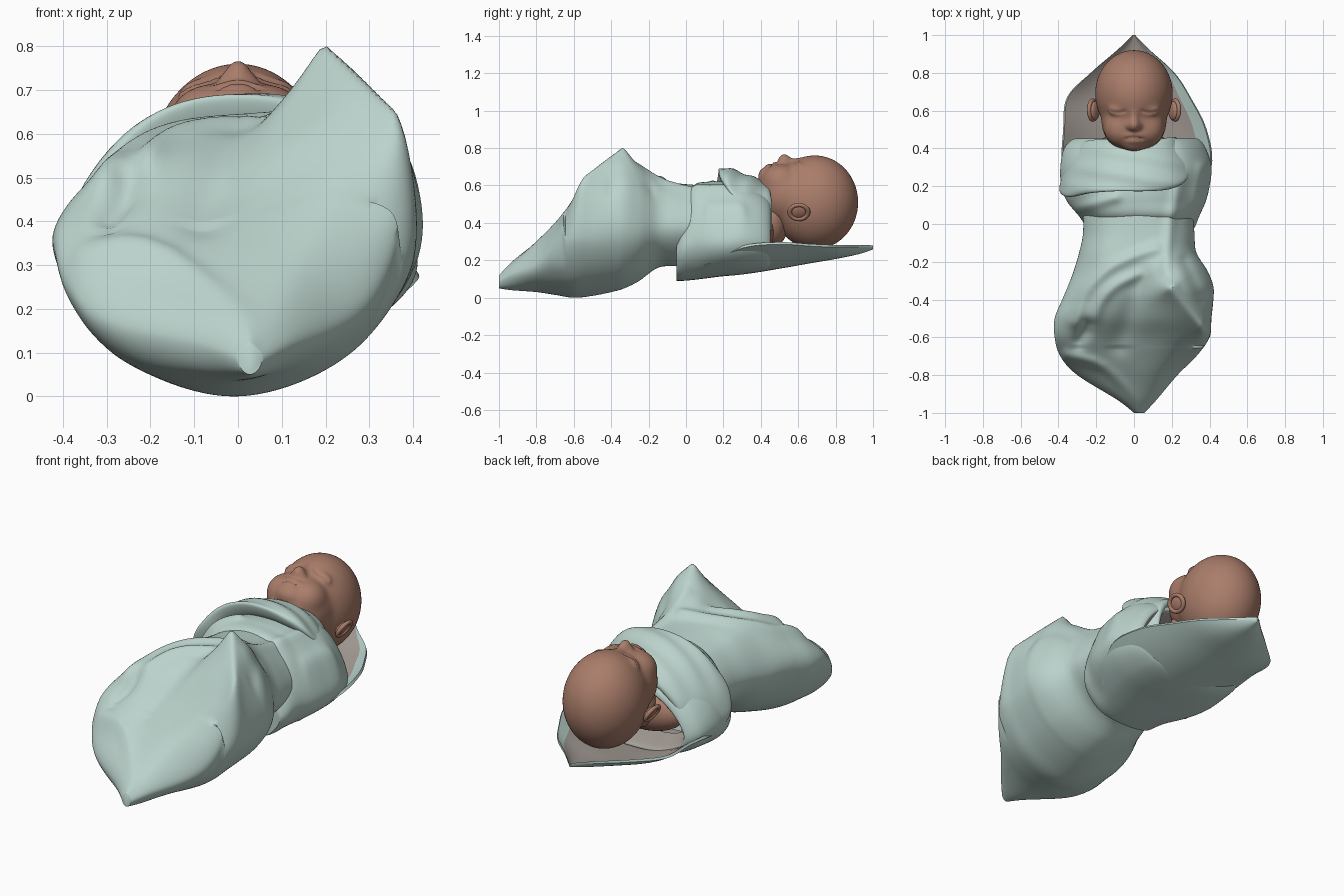
import bpy, bmesh, math
from mathutils import Vector, Matrix

if "Cube" in bpy.data.objects:
    bpy.data.objects.remove(bpy.data.objects["Cube"])


def material(name, rgb):
    m = bpy.data.materials.new(name)
    m.diffuse_color = (*rgb, 1)
    m.use_nodes = True
    m.node_tree.nodes["Principled BSDF"].inputs["Base Color"].default_value = m.diffuse_color
    return m


CLOTH = material("pale teal cloth", (0.50, 0.65, 0.605))
LINING = material("warm grey lining", (0.40, 0.355, 0.325))
SKIN = material("brown skin", (0.40, 0.205, 0.145))


def spline(pts, steps, closed=False):
    """Catmull-Rom through rows of any length."""
    n, out = len(pts), []
    for i in range(n if closed else n - 1):
        if closed:
            a, b, c, d = (pts[(i + k) % n] for k in (-1, 0, 1, 2))
        else:
            a, b, c, d = (pts[min(max(i + k, 0), n - 1)] for k in (-1, 0, 1, 2))
        for s in range(steps):
            t = s / steps
            out.append([0.5 * (2 * q + (r - p) * t + (2 * p - 5 * q + 4 * r - w) * t * t
                               + (3 * q - p - 3 * r + w) * t ** 3)
                        for p, q, r, w in zip(a, b, c, d)])
    if not closed:
        out.append(list(pts[-1]))
    return out


def finish(ob, mats, angle=50):
    for m in mats:
        ob.data.materials.append(m)
    bpy.ops.object.select_all(action='DESELECT')
    bpy.context.view_layer.objects.active = ob
    ob.select_set(True)
    bpy.ops.object.shade_smooth_by_angle(angle=math.radians(angle))
    return ob


def from_bmesh(name, bm, mats, angle=50):
    me = bpy.data.meshes.new(name)
    bm.to_mesh(me)
    bm.free()
    ob = bpy.data.objects.new(name, me)
    bpy.context.collection.objects.link(ob)
    return finish(ob, mats, angle)


def loft(name, rings, cap_end=True, lining=None, shape=None, angle=50):
    """Skin closed rings; lining(normal, centre, column) picks the inner colour."""
    bm = bmesh.new()
    vs = [[bm.verts.new(p) for p in r] for r in rings]
    n = len(vs[0])
    column = {}
    for a, b in zip(vs, vs[1:]):
        for i in range(n):
            column[bm.faces.new((a[i], a[(i + 1) % n], b[(i + 1) % n], b[i]))] = i
    bm.faces.new(vs[0])
    if cap_end:
        bm.faces.new(vs[-1])
    bmesh.ops.recalc_face_normals(bm, faces=bm.faces)
    if shape:
        for v in bm.verts:
            shape(v.co)
    bm.normal_update()
    if lining:
        for f in bm.faces:
            f.material_index = int(lining(f.normal, f.calc_center_median(), column.get(f, 0)))
    return from_bmesh(name, bm, [CLOTH, LINING], angle)


def body_ring(row, rise, flare):
    # row: y, left, right, side height, bottom, top left, top middle, top right
    y, xl, xr, zs, zb, zl, zm, zr = row
    m, h = (xl + xr) / 2, (xr - xl) / 2
    low = zb + rise * (zs - zb)
    ctrl = [(m, zb), (m - flare * h, low), (xl, zs), (m - .66 * h, zl),
            (m, zm), (m + .66 * h, zr), (xr, zs), (m + flare * h, low)]
    return [(p[0], y, p[1]) for p in spline(ctrl, 16, True)]


def seg_dist(x, y, x0, y0, x1, y1):
    dx, dy = x1 - x0, y1 - y0
    t = min(1, max(0, ((x - x0) * dx + (y - y0) * dy) / (dx * dx + dy * dy)))
    return math.hypot(x - x0 - t * dx, y - y0 - t * dy), t


# Cloth folds on the upper side: (x, y) path, height, width
FOLDS = [([(.12, -.13), (0, -.17), (-.14, -.24), (-.26, -.36), (-.31, -.52)], .022, .032),
         ([(.02, -.27), (-.1, -.33), (-.18, -.42), (-.22, -.54)], .022, .03),
         ([(-.24, -.54), (-.29, -.62)], -.045, .035), ([(-.36, -.70), (-.16, -.76), (.03, -.97)], .025, .03),
         ([(.20, .10), (.17, -.24)], .02, .03), ([(.04, -.30), (-.08, -.64)], -.025, .06),
         ([(.27, -.20), (.36, -.40)], -.03, .035)]
FOLDS = [(spline(path, 4), amp, w) for path, amp, w in FOLDS]


def fold_legs(co):
    base = .15 if co.y < -.65 else .3
    up = min(1, max(0, (co.z - base) / 0.2))
    up = up * up * (3 - 2 * up)
    x, y = co.x, co.y
    for path, amp, w in FOLDS:
        d = min(seg_dist(x, y, *a, *b)[0] for a, b in zip(path, path[1:]))
        co.z += up * amp * math.exp(-(d / w) ** 2)
    # raised knee ridge
    d, t = seg_dist(x, y, .20, -.34, .375, -.56)
    gap = .80 - .165 * t - co.z
    lift = (gap + math.sqrt(gap * gap + .0004)) / 2
    co.z += up * lift * math.exp(-(math.sqrt(d * d + .0004) - .02) / .06)


# Leg wrap
LEGS = [(-1.0, .0, .055, .085, .05, .105, .12, .105), (-.93, -.09, .12, .12, .04, .17, .19, .17),
        (-.8, -.30, .23, .17, .03, .25, .29, .29), (-.7, -.39, .33, .25, .015, .35, .37, .39),
        (-.6, -.42, .40, .34, .0, .44, .45, .50), (-.5, -.42, .41, .36, .01, .52, .54, .60),
        (-.4, -.38, .42, .38, .03, .56, .60, .66), (-.33, -.35, .42, .38, .05, .58, .62, .68),
        (-.25, -.32, .39, .37, .09, .58, .63, .65), (-.15, -.29, .33, .38, .16, .57, .62, .60),
        (-.05, -.27, .32, .38, .17, .55, .61, .57), (.08, -.27, .31, .38, .18, .53, .60, .55)]
loft("leg_wrap", [body_ring(r, .3, .66) for r in spline(LEGS, 9)], shape=fold_legs)

# Torso wrap, turned inward at the neck opening
TORSO = [(-.05, -.23, .29, .24, .09, .32, .34, .32), (-.02, -.25, .32, .27, .09, .44, .50, .46),
         (.04, -.29, .345, .30, .095, .53, .60, .55), (.12, -.355, .38, .30, .105, .54, .62, .555),
         (.2, -.385, .40, .30, .115, .54, .62, .56), (.3, -.39, .41, .31, .125, .53, .61, .56),
         (.4, -.37, .38, .30, .14, .49, .57, .53), (.45, -.32, .34, .29, .16, .45, .53, .49),
         (.43, -.29, .31, .29, .18, .42, .50, .46), (.3, -.24, .26, .29, .2, .38, .46, .42)]


def fold_torso(co):
    if co.z > .3:
        for f in ((-.33, .07, -.1, .14), (.2, .03, .24, .24), (.33, .12, .36, .3)):
            co.z += .02 * math.exp(-(seg_dist(co.x, co.y, *f)[0] / .03) ** 2)


loft("torso_wrap", [body_ring(r, .2, .66) for r in spline(TORSO, 8)], cap_end=False, shape=fold_torso,
     lining=lambda n, c, i: c.y > .3 and n.x * c.x + n.z * (c.z - .32) < -.01)

# Folded collar across the chest: x, z, lower edge y, upper edge y
COLLAR = [(-.375, .27, .22, .40), (-.395, .36, .17, .42), (-.35, .49, .15, .44),
          (-.24, .61, .17, .45), (-.1, .68, .18, .45), (.06, .695, .18, .45),
          (.19, .66, .19, .45), (.275, .58, .23, .46), (.32, .47, .32, .46), (.33, .38, .38, .46)]


def collar_ring(row):
    x, z, y0, y1 = row
    n = Vector((x, 0, z - .32)).normalized()
    m = (y0 + y1) / 2
    ctrl = [(y0 + .03, -.08), (y0 - .005, -.025), (y0 + .012, 0), (m - .02, -.025),
            (y1 - .03, -.08), (y1, -.115), (y1 - .03, -.14), (m, -.12)]
    return [(x + n.x * o, y, z + n.z * o) for y, o in spline(ctrl, 6, True)]


def fold_collar(co):
    # soft creases running along the collar
    w = .006 * math.sin(co.y * 55 + co.x * 9) * min(1, max(0, (co.z - .4) / .15))
    co.z += w


loft("collar_fold", [collar_ring(r) for r in spline(COLLAR, 7)], shape=fold_collar)

# Hood flap under the head: y, left, right, middle height, edge height
FLAP = [(.1, -.27, .30, .108, .17), (.3, -.375, .41, .124, .265), (.5, -.375, .385, .155, .285),
        (.67, -.355, .30, .185, .275), (.8, -.23, .215, .207, .27), (.92, -.09, .085, .232, .27),
        (1.0, -.006, .006, .258, .268)]


def flap_ring(row):
    y, xl, xr, zm, ze = row
    side = [((xl + xr) / 2 + u / 12 * (xr - xl) / 2, zm + (ze - zm) * abs(u / 12) ** 2.2)
            for u in range(-12, 13)]
    return [(x, y, z) for x, z in side] + [(x * .98, y, z + .012) for x, z in reversed(side)]


loft("hood_flap", [flap_ring(r) for r in spline(FLAP, 6)],
     lining=lambda n, c, i: 27 <= i < 49, angle=40)

# Head: blended ellipsoids (centre, radii), sampled outward from one point
BLOBS = [((0, .69, .51), (.205, .23, .25)), ((0, .54, .55), (.17, .165, .17)),
         ((0, .43, .65), (.06, .042, .045)), ((0, .525, .735), (.025, .028, .03)),
         ((0, .57, .715), (.02, .05, .026)), ((0, .469, .698), (.04, .014, .02)),
         ((0, .441, .692), (.032, .014, .018))]
for s in (-1, 1):
    BLOBS += [((s * .07, .505, .625), (.085, .09, .083)), ((s * .022, .52, .718), (.017, .017, .017)),
              ((s * .083, .603, .692), (.045, .028, .028))]
BLOBS = [(*c, *r, min(r)) for c, r in BLOBS]


def field(p):
    total = 0
    for a, b, c, rx, ry, rz, m in BLOBS:
        k = math.sqrt(((p.x - a) / rx) ** 2 + ((p.y - b) / ry) ** 2 + ((p.z - c) / rz) ** 2)
        total += math.exp(-120 * min((k - 1) * m, 1))
    return total - 1


bm = bmesh.new()
bmesh.ops.create_icosphere(bm, subdivisions=6, radius=1)
mid = Vector((0, .6, .52))
for v in bm.verts:
    d = v.co.normalized()
    lo, hi = .05, .42
    for _ in range(13):
        r = (lo + hi) / 2
        if field(mid + d * r) > 0:
            lo = r
        else:
            hi = r
    p = mid + d * lo
    if p.z > .6:
        # closed eye lines and mouth line
        ax = abs(p.x)
        eye = abs(p.y - .59 - 5 * (ax - .085) ** 2) if .04 < ax < .13 else 1
        lip = abs(p.y - .456 + 4 * p.x ** 2) if ax < .05 else 1
        lo -= .007 * math.exp(-(min(eye, lip) / .007) ** 2)
    v.co = mid + d * lo
from_bmesh("head", bm, [SKIN], 60)


# Neck, shoulders and ears
def ellipsoid(name, centre, radii, tilt=0.0):
    b = bmesh.new()
    bmesh.ops.create_uvsphere(b, u_segments=32, v_segments=20, radius=1,
                              matrix=Matrix.Translation(centre) @ Matrix.Rotation(tilt, 4, 'Y')
                              @ Matrix.Diagonal((*radii, 1)))
    return from_bmesh(name, b, [SKIN])


ellipsoid("neck", (0, .46, .41), (.13, .09, .14))
ellipsoid("shoulders", (0, .38, .36), (.25, .10, .12))
for s, side in ((-1, "left"), (1, "right")):
    ellipsoid(side + "_ear", (s * .207, .60, .46), (.018, .05, .042), s * .5)
    bpy.ops.mesh.primitive_torus_add(major_radius=.043, minor_radius=.011,
                                     major_segments=28, minor_segments=10)
    rim = bpy.context.object
    rim.name = side + "_ear_rim"
    rim.data.transform(Matrix.Translation((s * .218, .603, .458)) @ Matrix.Rotation(s * .5, 4, 'Y')
                       @ Matrix.Diagonal((1, 1.15, 1, 1)) @ Matrix.Rotation(math.pi / 2, 4, 'Y'))
    finish(rim, [SKIN])
